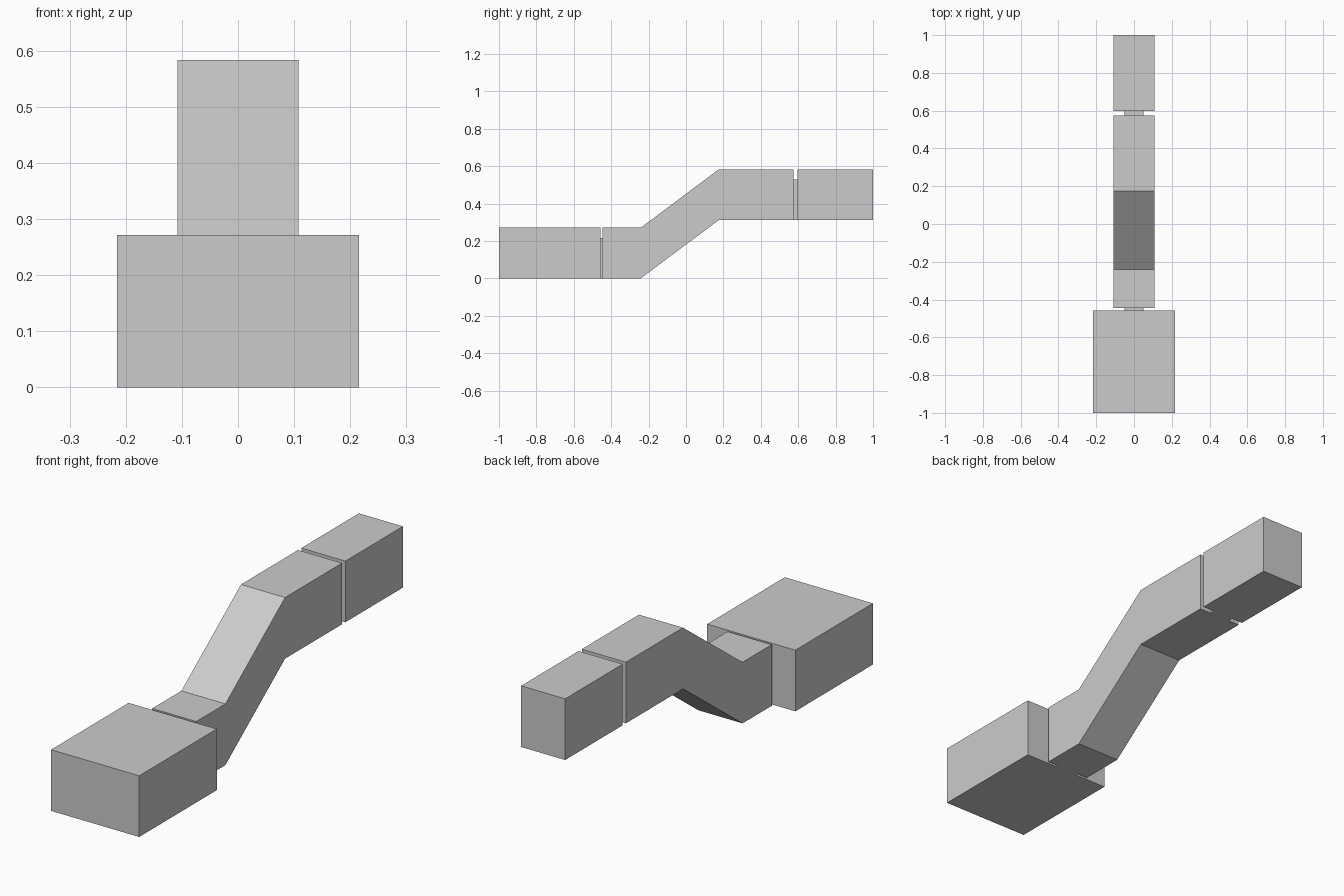
import bpy, bmesh

if "Cube" in bpy.data.objects:
    bpy.data.objects.remove(bpy.data.objects["Cube"])


def extrude_profile(name, profile, half_width):
    """Side profile of (y, z) points extruded symmetrically along x."""
    bm = bmesh.new()
    face = bm.faces.new([bm.verts.new((-half_width, y, z)) for y, z in profile])
    res = bmesh.ops.extrude_face_region(bm, geom=[face])
    verts = [g for g in res["geom"] if isinstance(g, bmesh.types.BMVert)]
    bmesh.ops.translate(bm, verts=verts, vec=(2 * half_width, 0, 0))
    bmesh.ops.recalc_face_normals(bm, faces=bm.faces)
    mesh = bpy.data.meshes.new(name)
    bm.to_mesh(mesh)
    bm.free()
    obj = bpy.data.objects.new(name, mesh)
    bpy.context.collection.objects.link(obj)
    return obj


def block(name, y0, y1, z0, z1, half_width):
    return extrude_profile(name, [(y0, z0), (y1, z0), (y1, z1), (y0, z1)], half_width)


H = 0.271      # section height
RISE = 0.312   # height of the raised end
NECK = 0.217   # height of the connecting necks
W = 0.108      # half width of the narrow sections

# Wide block at the front
block("front_block", -1.0, -0.457, 0, H, 2 * W)
block("front_neck", -0.457, -0.446, 0, NECK, 0.051)

# Stepped middle section with sloping ramp
lower = [(-0.446, 0), (-0.242, 0), (0.175, RISE), (0.575, RISE)]
upper = [(y, z + H) for y, z in reversed(lower)]
extrude_profile("stepped_section", lower + upper, W)

# Raised rear block
block("rear_neck", 0.575, 0.597, RISE, RISE + NECK, 0.051)
block("rear_block", 0.597, 1.0, RISE, RISE + H, W)
